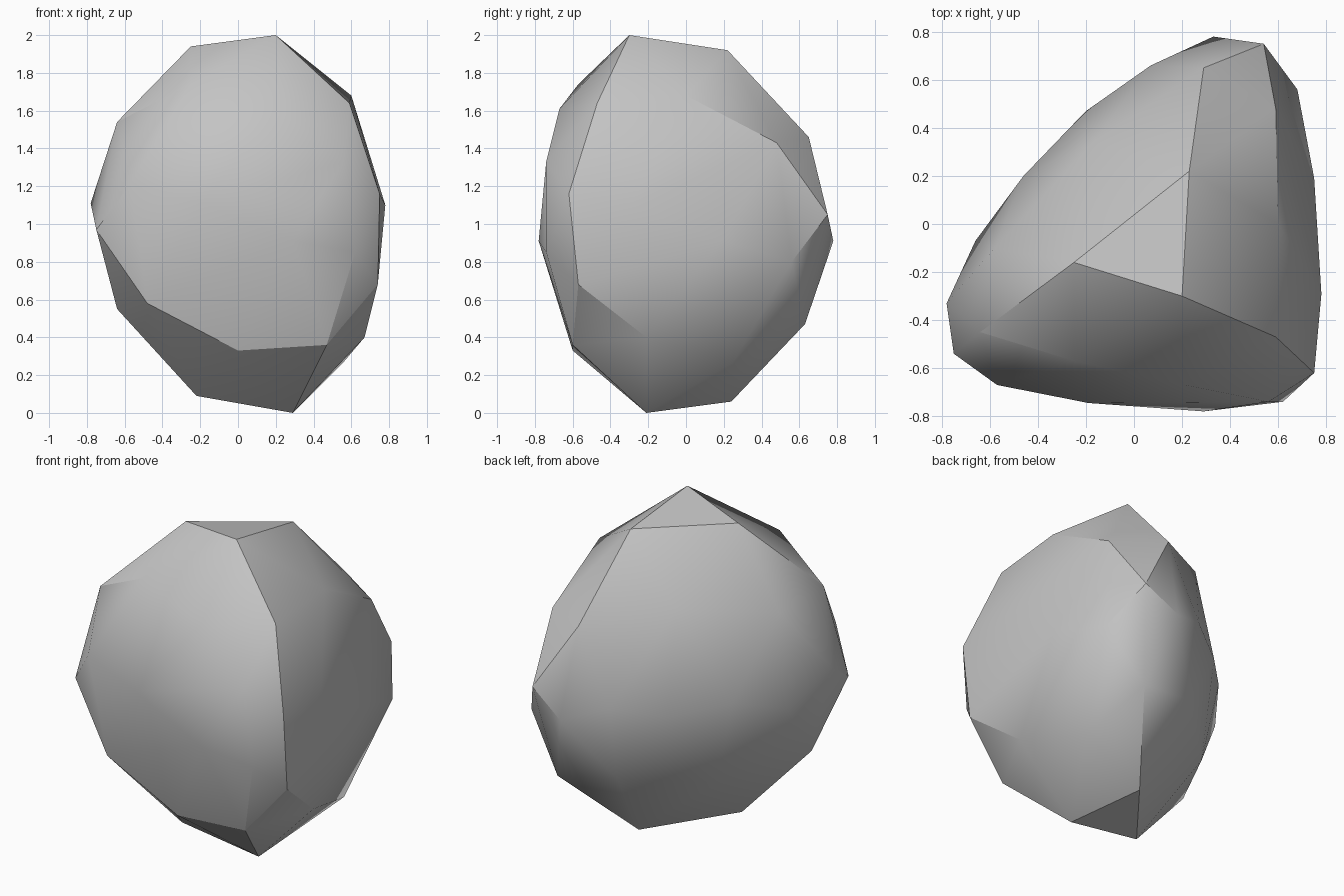
import bpy
import bmesh
import math
from mathutils import Vector

# Remove the default cube only
default_cube = bpy.data.objects.get("Cube")
if default_cube is not None:
    bpy.data.objects.remove(default_cube, do_unlink=True)


def make_material(name, colour):
    """Plain single-colour material for viewport and render."""
    material = bpy.data.materials.new(name)
    material.use_nodes = True
    material.diffuse_color = colour
    shader = material.node_tree.nodes.get("Principled BSDF")
    shader.inputs["Base Color"].default_value = colour
    shader.inputs["Roughness"].default_value = 0.9
    return material


def hull_object(name, corner_groups, material, sharp_angle):
    """Wrap a tight convex skin around groups of corner points."""
    mesh = bpy.data.meshes.new(name)
    bm = bmesh.new()
    for group in corner_groups:
        for corner in group:
            bm.verts.new(Vector(corner))
    bmesh.ops.convex_hull(bm, input=list(bm.verts), use_existing_faces=False)
    # Drop any corner that ended up inside the skin
    loose = [vert for vert in bm.verts if not vert.link_faces]
    bmesh.ops.delete(bm, geom=loose, context="VERTS")
    bmesh.ops.recalc_face_normals(bm, faces=list(bm.faces))
    bm.to_mesh(mesh)
    bm.free()

    mesh.materials.append(material)
    obj = bpy.data.objects.new(name, mesh)
    bpy.context.collection.objects.link(obj)

    # Soft shading over the broad planes, crisp chipped edges
    bpy.ops.object.select_all(action="DESELECT")
    obj.select_set(True)
    bpy.context.view_layer.objects.active = obj
    bpy.ops.object.shade_smooth_by_angle(angle=sharp_angle)
    return obj


# Small triangular top and the shoulder that slopes away from it
crown = [(.2, -.3, 2), (-.25, -.16, 1.94), (.23, .22, 1.92)]
shoulder = [
    (.6, 0, 1.68), (.59, .48, 1.43), (.29, .65, 1.46),
    (-.17, .34, 1.57), (-.58, -.1, 1.49), (-.64, -.45, 1.54),
    (-.25, -.57, 1.74), (.21, -.67, 1.61), (.59, -.47, 1.64),
]

# Widest part, split into the broad front, left and back planes
front_waist = [
    (-.57, -.67, 1.21), (-.75, -.54, .97), (-.19, -.745, 1.11),
    (.29, -.78, .91), (.56, -.74, 1.33), (.62, -.74, .85),
]
left_waist = [
    (.75, -.62, 1.16), (.78, -.29, 1.1), (.75, .19, .91),
    (.68, .56, .8), (.54, .75, 1.05), (.74, -.57, .68),
]
back_waist = [
    (.33, .78, .91), (.07, .66, 1), (-.2, .47, .95),
    (-.46, .2, 1), (-.66, -.07, .92), (-.78, -.33, 1.11),
]

# Undercut flanks and the narrow triangular foot
undercut = [
    (.67, -.21, .4), (.56, .25, .27), (.45, .63, .47),
    (.07, .58, .53), (-.35, .18, .47), (-.64, -.33, .55),
    (-.48, -.61, .58), (0, -.6, .33), (.47, -.6, .36),
]
foot = [(.29, -.21, 0), (-.22, -.24, .09), (.16, .24, .06)]

stone_grey = make_material("stone grey", (.55, .55, .55, 1))
hull_object(
    "boulder",
    [crown, shoulder, front_waist, left_waist, back_waist, undercut, foot],
    stone_grey,
    math.radians(30),
)
